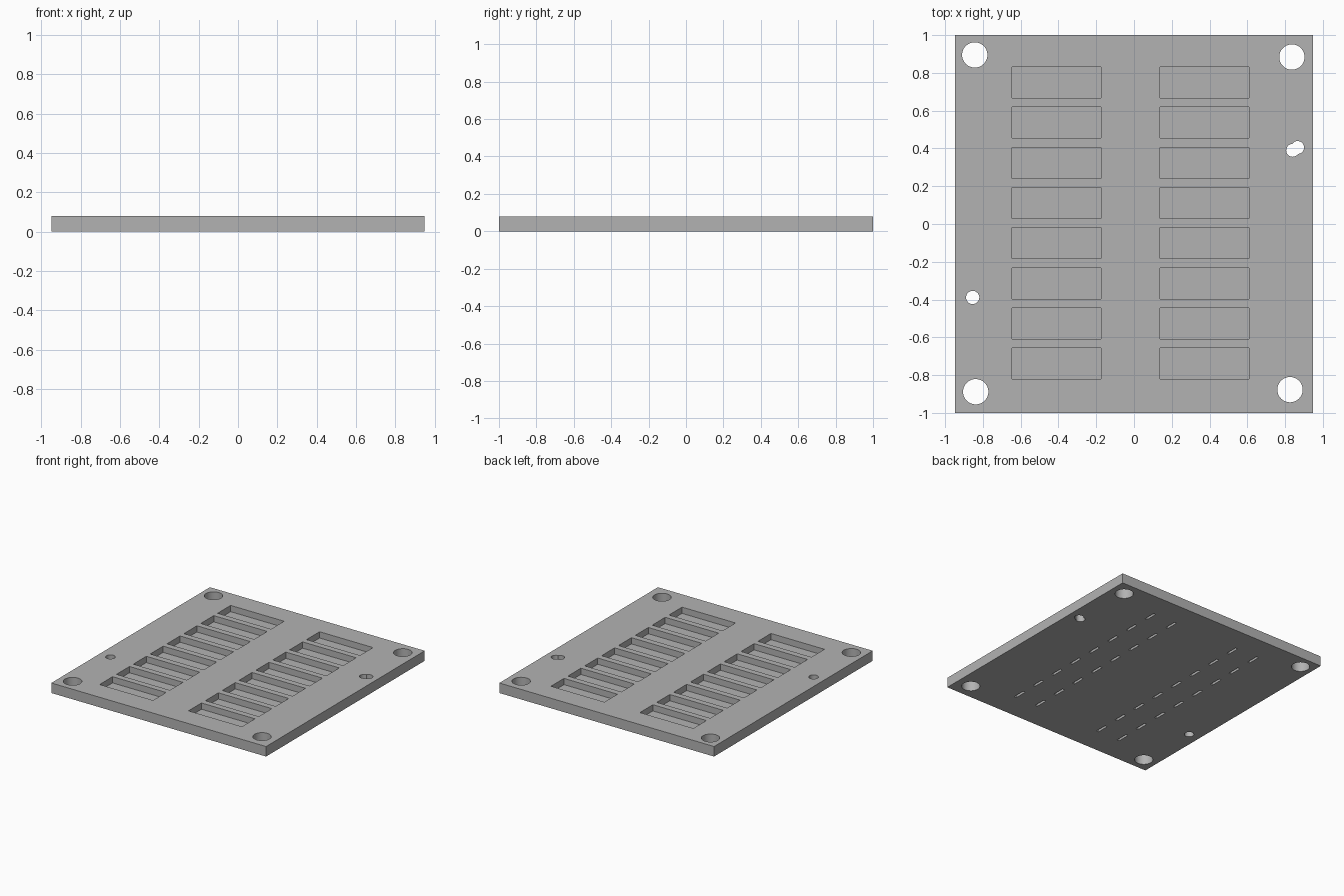
import bpy
import bmesh
from mathutils import Matrix, Vector

cube = bpy.data.objects.get("Cube")
if cube:
    bpy.data.objects.remove(cube, do_unlink=True)

WIDTH, LENGTH, THICK = 1.896, 2.0, 0.08
POCKET_FLOOR = 0.03
SLIT_DEPTH = 0.018

grey = bpy.data.materials.new("plain grey")
grey.use_nodes = True
colour = (0.45, 0.45, 0.45, 1)
grey.diffuse_color = colour
grey.node_tree.nodes["Principled BSDF"].inputs["Base Color"].default_value = colour


def add_box(bm, x, y, z0, z1, sx, sy):
    place = Matrix.Translation((x, y, (z0 + z1) / 2))
    bmesh.ops.create_cube(bm, size=1, matrix=place @ Matrix.Diagonal((sx, sy, z1 - z0, 1)))


def add_pin(bm, x, y, radius):
    bmesh.ops.create_cone(bm, cap_ends=True, segments=48, radius1=radius, radius2=radius,
                          depth=THICK * 3, matrix=Matrix.Translation((x, y, THICK / 2)))


def make_object(name, bm):
    mesh = bpy.data.meshes.new(name)
    bm.to_mesh(mesh)
    bm.free()
    mesh.materials.append(grey)
    obj = bpy.data.objects.new(name, mesh)
    bpy.context.collection.objects.link(obj)
    return obj


# Flat tray body
bm = bmesh.new()
add_box(bm, 0, 0, 0, THICK, WIDTH, LENGTH)
tray = make_object("tray_plate", bm)

# Two columns of eight pockets, each with a pair of shallow slits underneath
pockets, slits = bmesh.new(), bmesh.new()
for x in (-0.411, 0.374):
    for row in range(8):
        y = 0.749 - row * 0.2126
        add_box(pockets, x, y, POCKET_FLOOR, THICK + 0.1, 0.472, 0.164)
        for side in (-0.1, 0.1):
            add_box(slits, x + side, y, -0.1, SLIT_DEPTH, 0.02, 0.1)

# Corner holes, one alignment hole and one slotted alignment hole
holes, slot_end = bmesh.new(), bmesh.new()
for x, y in ((-0.843, 0.895), (0.836, 0.884), (-0.838, -0.888), (0.826, -0.877)):
    add_pin(holes, x, y, 0.067)
add_pin(holes, -0.854, -0.389, 0.035)
add_pin(holes, 0.840, 0.390, 0.034)
add_pin(slot_end, 0.866, 0.405, 0.034)

cutters = [make_object(name, part) for name, part in (
    ("pocket_cutter", pockets), ("slit_cutter", slits),
    ("hole_cutter", holes), ("slot_cutter", slot_end))]
for cutter in cutters:
    cutter.hide_render = True
    cut = tray.modifiers.new(cutter.name, "BOOLEAN")
    cut.operation = "DIFFERENCE"
    cut.solver = "EXACT"
    cut.object = cutter

# Apply the cuts and discard the cutters
bpy.context.view_layer.update()
graph = bpy.context.evaluated_depsgraph_get()
finished = bpy.data.meshes.new_from_object(tray.evaluated_get(graph))
tray.modifiers.clear()
tray.data = finished
for cutter in cutters:
    bpy.data.objects.remove(cutter, do_unlink=True)

# Smooth hole walls with crisp edges
bpy.ops.object.select_all(action="DESELECT")
tray.select_set(True)
bpy.context.view_layer.objects.active = tray
bpy.ops.object.shade_smooth_by_angle()
